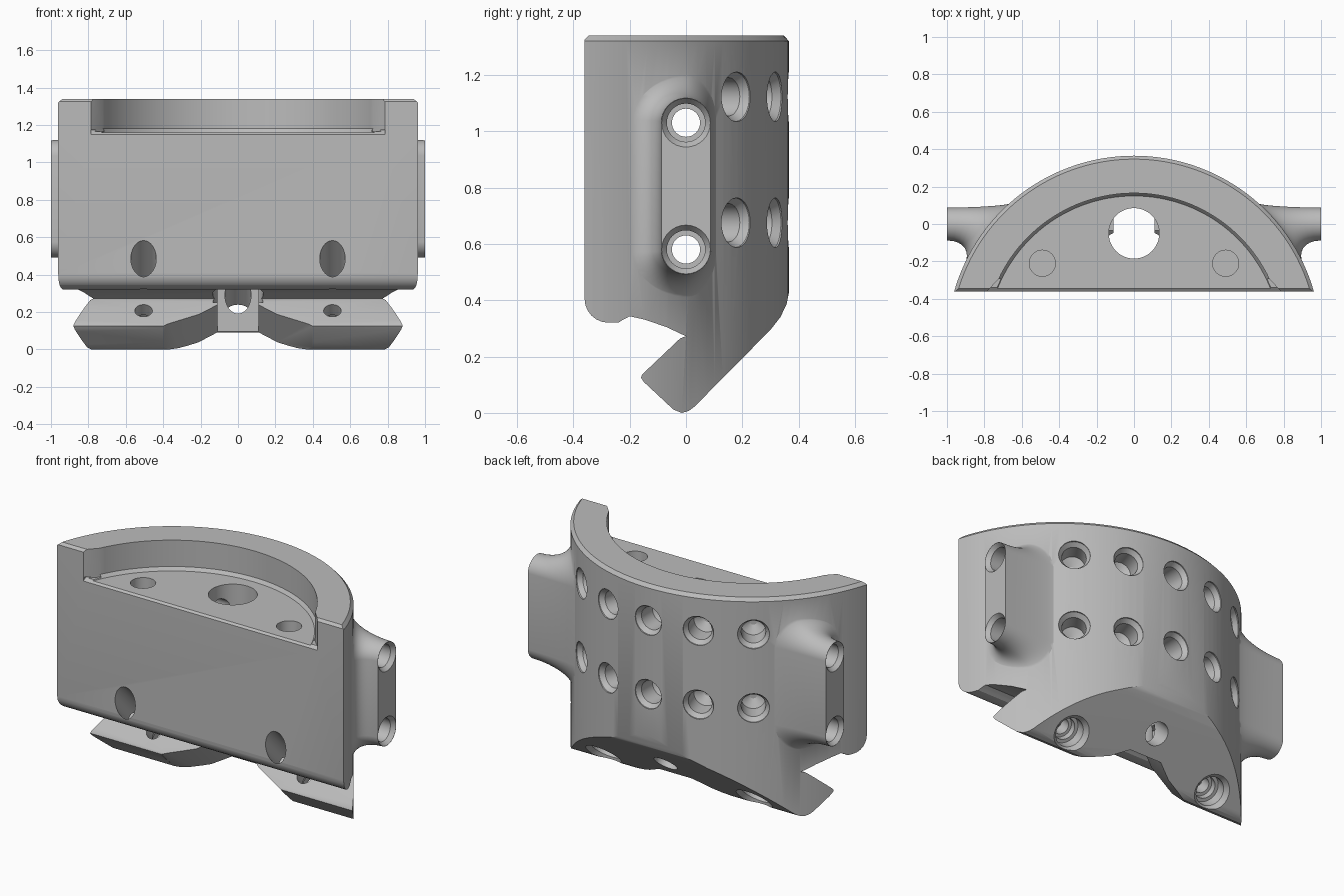
import bpy, bmesh
from math import cos, sin, pi, sqrt, radians, copysign
from mathutils import Vector

if "Cube" in bpy.data.objects:
    bpy.data.objects.remove(bpy.data.objects["Cube"])

ARC_Y = -0.635          # centre of the curved back, radius 1
LUG_Z = 0.805


def make(name, rings):
    """Closed solid skinned through rings of points."""
    bm = bmesh.new()
    loops = [[bm.verts.new(p) for p in ring] for ring in rings]
    n = len(loops[0])
    for a, b in zip(loops, loops[1:]):
        for i in range(n):
            j = (i + 1) % n
            bm.faces.new((a[i], a[j], b[j], b[i]))
    bm.faces.new(loops[0])
    bm.faces.new(loops[-1])
    bmesh.ops.recalc_face_normals(bm, faces=bm.faces)
    mesh = bpy.data.meshes.new(name)
    bm.to_mesh(mesh)
    bm.free()
    obj = bpy.data.objects.new(name, mesh)
    bpy.context.collection.objects.link(obj)
    return obj


def prism(name, points, place, start, end):
    return make(name, [[place(u, v, w) for u, v in points] for w in (start, end)])


def lathe(name, steps, origin, axis=(0, 0, 1), sides=32):
    """Stack of circles (radius, distance) along an axis."""
    turn = Vector((0, 0, 1)).rotation_difference(Vector(axis))
    origin = Vector(origin)
    return make(name, [[origin + turn @ Vector((r * cos(2 * pi * i / sides),
                                                r * sin(2 * pi * i / sides), d))
                        for i in range(sides)] for r, d in steps])


def combine(target, tool, operation="DIFFERENCE"):
    mod = target.modifiers.new("cut", "BOOLEAN")
    mod.operation = operation
    mod.solver = "EXACT"
    mod.object = tool
    bpy.context.view_layer.objects.active = target
    bpy.ops.object.modifier_apply(modifier=mod.name)
    bpy.data.objects.remove(tool)


def along_x(y, z, x):
    return (x, y, z)


def along_z(x, y, z):
    return (x, y, z)


def along_slope(x, s, q):
    # s runs up the sloped underside, q is square to it
    return (x, (s - q) / 2, (s + q) / 2)


# Curved block, trimmed to the side profile with its hooked lower edge
body = lathe("clamp_body", [(1, -0.2), (1, 1.32), (0.98, 1.342)],
             (0, ARC_Y, 0), sides=144)
front_round = [(-0.275 - 0.085 * cos(a * pi / 12), 0.405 - 0.085 * sin(a * pi / 12))
               for a in range(7)]
profile = [(-0.345, 1.34), (-0.36, 1.325)] + front_round + [
    (-0.24, 0.32), (-0.225, 0.33), (-0.2, 0.343), (-0.15, 0.332), (-0.07, 0.305),
    (0, 0.272), (-0.02, 0.265), (-0.155, 0.137), (-0.16, 0.125), (-0.15, 0.11),
    (-0.045, 0.012), (-0.015, 0), (0.01, 0.007), (0.03, 0.022), (0.3, 0.295),
    (0.335, 0.34), (0.357, 0.385), (0.366, 0.43), (0.4, 0.5), (0.4, 1.34)]
combine(body, prism("profile", profile, along_x, -1.2, 1.2), "INTERSECT")

# Side lugs, flowing into the curved wall
for side in (-1, 1):
    rings = []
    for k in range(10):
        t = (k / 9) ** 1.7
        f = 1 - sqrt(1 - (1 - t) ** 2)
        ring = []
        for i in range(48):
            c, s = cos(2 * pi * (i + 0.5) / 48), sin(2 * pi * (i + 0.5) / 48)
            y = c * (0.088 + t * (0.16 if c < 0 else 0.025))
            z = LUG_Z + copysign(0.225, s) + s * (0.088 + 0.11 * t)
            wall = sqrt(1 - (y - ARC_Y) ** 2)
            ring.append((side * (wall + (1 - wall) * f - 0.012 * t), y, z))
        rings.append(ring)
    rings.append([(side * 0.55, y, z) for x, y, z in rings[-1]])
    combine(body, make("lug", rings), "UNION")

# Half-round seat in the top, with eased front edge and corners
combine(body, lathe("seat", [(0.785, 1.16), (0.8, 1.18), (0.8, 1.5)],
                    (0, ARC_Y, 0), sides=144))
combine(body, prism("seat_edge", [(-0.4, 1.12), (-0.33, 1.172), (-0.4, 1.172)],
                    along_x, -0.785, 0.785))
for side in (-1, 1):
    corner = [(side * 0.72, -0.29), (side * 0.8, -0.375), (side * 0.6, -0.375)]
    combine(body, prism("seat_corner", corner, along_z, 1.165, 1.5))

# Gap that parts the two hooks
combine(body, prism("gap", [(-0.4, -0.1), (0.095, -0.1), (0.095, 0.32), (-0.4, 0.32)],
                    along_x, -0.11, 0.11))
half = [(0.4, -0.035), (0.21, 0.085), (0.11, 0.19)]
flare = [(0.4, -0.4)] + half + [(-x, s) for x, s in reversed(half)] + [(-0.4, -0.4)]
combine(body, prism("flare", flare, along_slope, -0.2, 0.33))

# Bores in the seat floor
combine(body, lathe("centre_bore", [(0.135, 0.25), (0.135, 1.3)], (0, -0.05, 0), sides=48))
for side in (-1, 1):
    combine(body, lathe("pin_bore", [(0.07, 0.75), (0.07, 1.3)], (side * 0.49, -0.21, 0)))

# Stepped screw bores square to the sloped underside
for side in (-1, 1):
    steps = [(0.11, -0.02), (0.085, 0.005), (0.085, 0.07), (0.065, 0.07), (0.065, 0.11),
             (0.047, 0.11), (0.047, 0.28), (0.068, 0.3), (0.068, 0.8)]
    combine(body, lathe("screw_bore", steps, (side * 0.505, 0.053, 0.073), (0, -1, 1)))
combine(body, lathe("gap_bore", [(0.07, -0.2), (0.07, 0.2)], (0, 0.095, 0.29), (0, -1, 1)))

# Cross bores through the lugs
lug_steps = [(0.094, -1.01), (0.068, -0.975), (0.068, -0.8), (0.05, -0.8)]
lug_steps += [(r, -d) for r, d in reversed(lug_steps)]
for dz in (-0.225, 0.225):
    combine(body, lathe("lug_bore", lug_steps, (0, 0, LUG_Z + dz), (1, 0, 0)))

# Two rows of blind radial holes around the back
for z in (0.675, 1.122):
    for k in range(-2, 3):
        a = radians(17.7 * k)
        combine(body, lathe("back_hole", [(0.02, 0.83), (0.068, 0.86), (0.068, 0.965),
                                          (0.088, 0.992), (0.088, 1.05)],
                            (0, ARC_Y, z), (sin(a), cos(a), 0)))

# Single grey finish
grey = bpy.data.materials.new("plain_grey")
grey.use_nodes = True
colour = (0.5, 0.5, 0.5, 1)
grey.diffuse_color = colour
grey.node_tree.nodes["Principled BSDF"].inputs["Base Color"].default_value = colour
body.data.materials.clear()
body.data.materials.append(grey)
for face in body.data.polygons:
    face.material_index = 0

bpy.ops.object.select_all(action="DESELECT")
body.select_set(True)
bpy.context.view_layer.objects.active = body
bpy.ops.object.shade_smooth_by_angle(angle=radians(30))
